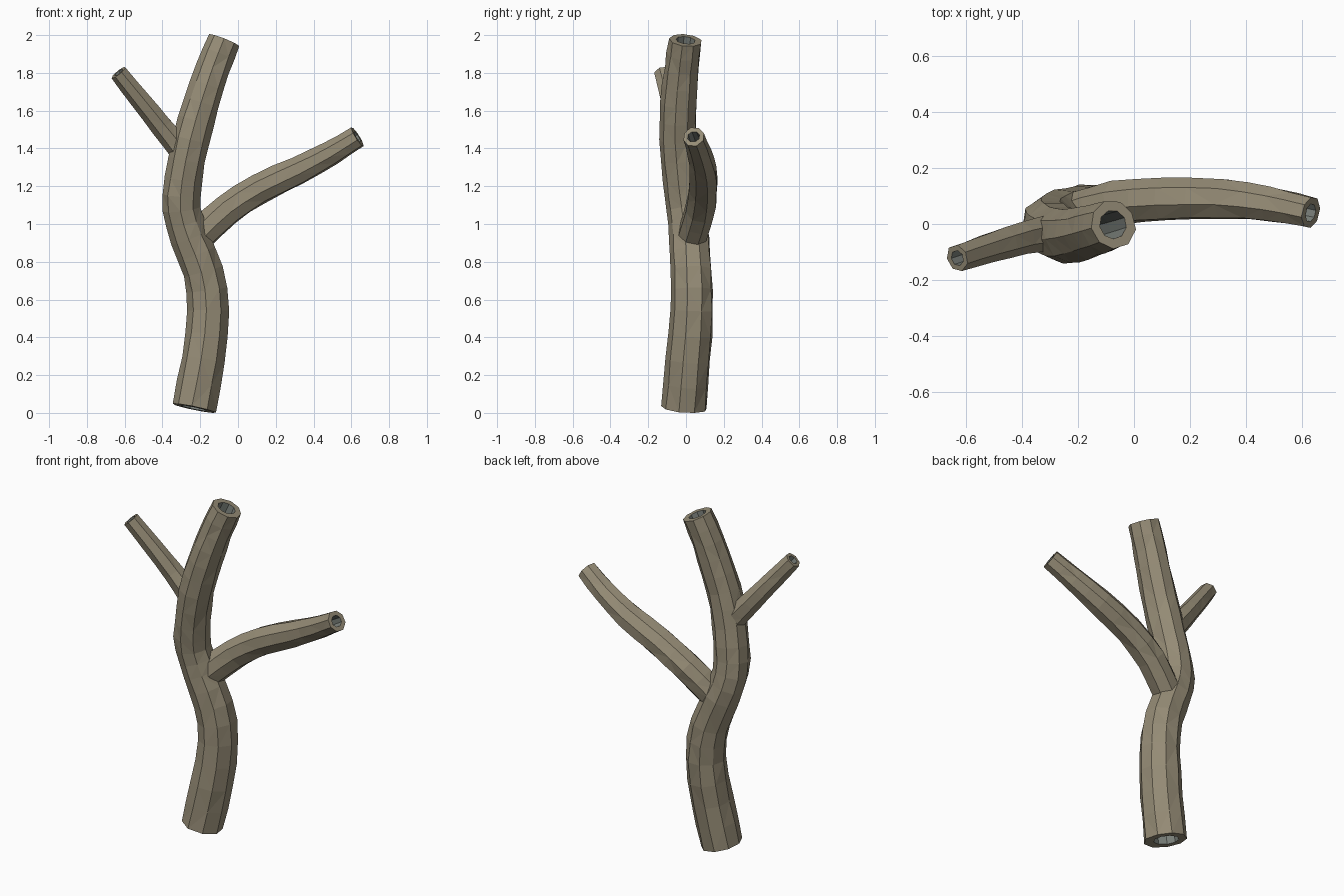
import bpy, bmesh, math, random
from mathutils import Vector

if "Cube" in bpy.data.objects:
    bpy.data.objects.remove(bpy.data.objects["Cube"])

random.seed(4)


def material(name, rgb):
    m = bpy.data.materials.new(name)
    m.diffuse_color = (*rgb, 1)
    m.use_nodes = True
    m.node_tree.nodes["Principled BSDF"].inputs["Base Color"].default_value = m.diffuse_color
    return m


bark = material("bark", (0.30, 0.26, 0.18))
hollow = material("hollow_inside", (0.20, 0.22, 0.20))


def spline(pts, steps):
    """Catmull-Rom through (x, y, z, radius) points."""
    P = [Vector(p) for p in pts]
    P = [2 * P[0] - P[1]] + P + [2 * P[-1] - P[-2]]
    out = []
    for i in range(1, len(P) - 2):
        a, b, c, d = P[i - 1:i + 3]
        for s in range(steps):
            t = s / steps
            out.append(0.5 * (2 * b + (c - a) * t + (2 * a - 5 * b + 4 * c - d) * t * t
                              + (3 * b - a - 3 * c + d) * t ** 3))
    return out + [P[-2]]


def hollow_limb(name, pts, sides=8, steps=2, bore=0.6, rough=0.035):
    path = spline(pts, steps)
    bm = bmesh.new()
    outer, inner = [], []
    column = [random.uniform(-rough, rough) for _ in range(sides)]
    u = Vector((1, 0.1, 0))
    for i, p in enumerate(path):
        c = p.to_3d()
        tangent = (path[min(i + 1, len(path) - 1)].to_3d() - path[max(i - 1, 0)].to_3d()).normalized()
        u = (u - tangent * u.dot(tangent)).normalized()
        v = tangent.cross(u)
        o, n = [], []
        for k in range(sides):
            a = 2 * math.pi * (k + 0.5) / sides
            d = u * math.cos(a) + v * math.sin(a)
            r = p[3] * (1.02 + column[k] + random.uniform(-rough, rough))
            o.append(bm.verts.new(c + d * r))
            n.append(bm.verts.new(c + d * p[3] * bore))
        outer.append(o)
        inner.append(n)

    # Bark outside, bore inside
    for i in range(len(path) - 1):
        for k in range(sides):
            j = (k + 1) % sides
            bm.faces.new((outer[i][k], outer[i][j], outer[i + 1][j], outer[i + 1][k]))
            f = bm.faces.new((inner[i][k], inner[i + 1][k], inner[i + 1][j], inner[i][j]))
            f.material_index = 1
    # Cut rims at both ends
    for k in range(sides):
        j = (k + 1) % sides
        bm.faces.new((outer[0][j], outer[0][k], inner[0][k], inner[0][j]))
        bm.faces.new((outer[-1][k], outer[-1][j], inner[-1][j], inner[-1][k]))
    bmesh.ops.triangulate(bm, faces=bm.faces[:])
    mesh = bpy.data.meshes.new(name)
    bm.to_mesh(mesh)
    bm.free()
    mesh.materials.append(bark)
    mesh.materials.append(hollow)
    obj = bpy.data.objects.new(name, mesh)
    bpy.context.collection.objects.link(obj)
    return obj


# Main winding trunk
hollow_limb("trunk", [
    (-0.235, -0.005, 0.025, 0.118), (-0.185, 0.015, 0.28, 0.116),
    (-0.158, 0.035, 0.54, 0.112), (-0.185, 0.032, 0.75, 0.108),
    (-0.255, 0.020, 0.93, 0.104), (-0.300, 0.000, 1.08, 0.102),
    (-0.292, -0.020, 1.24, 0.100), (-0.250, -0.038, 1.45, 0.098),
    (-0.195, -0.035, 1.64, 0.095), (-0.135, -0.020, 1.82, 0.090),
    (-0.075, -0.002, 1.973, 0.086)], sides=9)

# Long branch to the right
hollow_limb("long_branch", [
    (-0.200, 0.035, 0.945, 0.082), (-0.060, 0.075, 1.075, 0.082),
    (0.110, 0.090, 1.185, 0.080), (0.320, 0.090, 1.285, 0.074),
    (0.490, 0.070, 1.375, 0.065), (0.632, 0.040, 1.462, 0.057)], bore=0.58)

# Short branch to the left
hollow_limb("short_branch", [
    (-0.295, -0.030, 1.385, 0.064), (-0.400, -0.050, 1.515, 0.058),
    (-0.520, -0.085, 1.665, 0.052), (-0.632, -0.122, 1.802, 0.047)], sides=7, bore=0.6)
